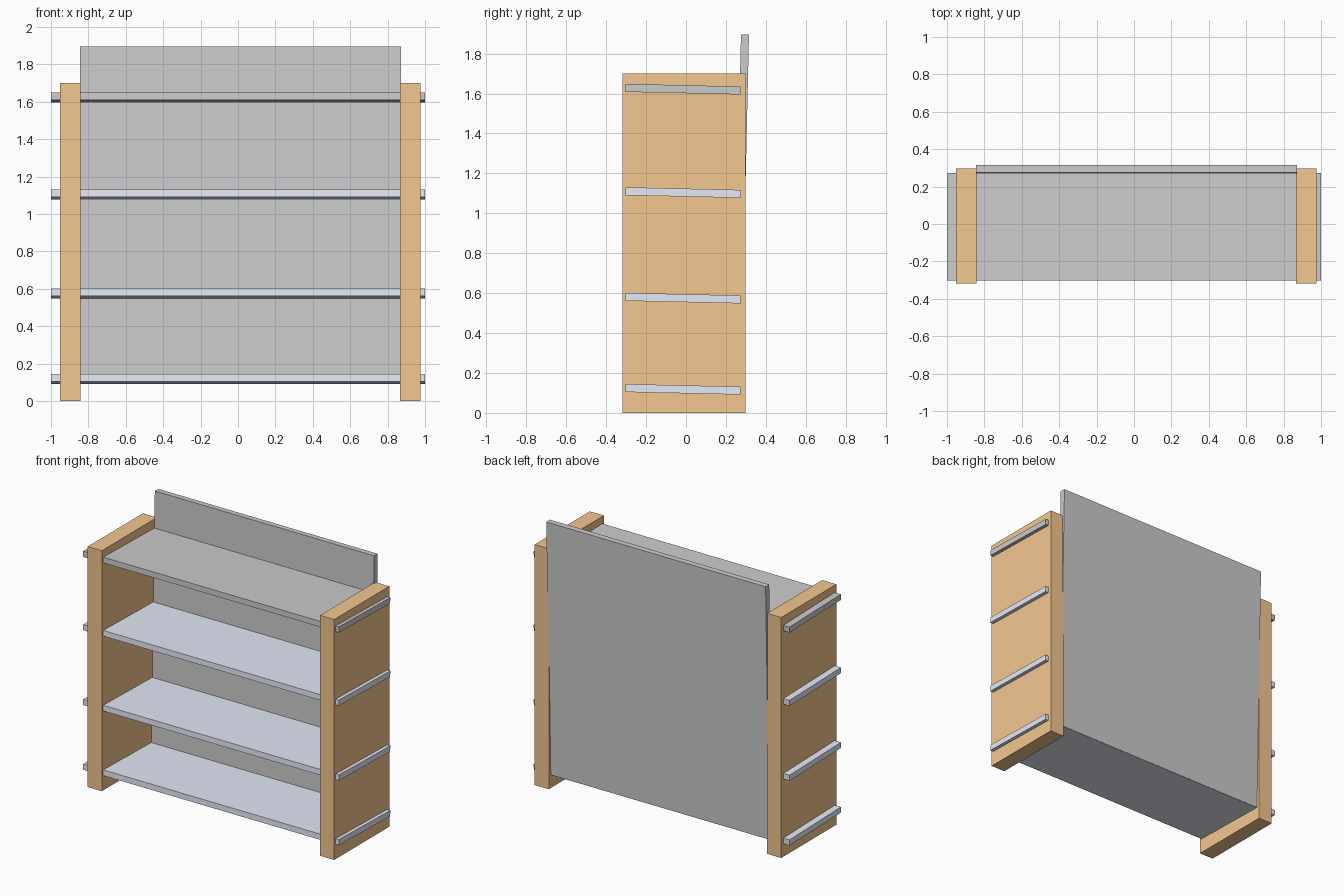
import bpy
from math import radians
from mathutils import Vector, Matrix

if "Cube" in bpy.data.objects:
    bpy.data.objects.remove(bpy.data.objects["Cube"])

TILT = Matrix.Rotation(radians(-1.3), 4, 'X')  # shelves lean back slightly


def material(name, rgb):
    m = bpy.data.materials.new(name)
    m.diffuse_color = (*rgb, 1)
    m.use_nodes = True
    m.node_tree.nodes["Principled BSDF"].inputs["Base Color"].default_value = m.diffuse_color
    return m


def box(name, centre, size, mat=None, tilted=False):
    bpy.ops.mesh.primitive_cube_add(size=1)
    ob = bpy.context.object
    ob.name = ob.data.name = name
    ob.data.transform(Matrix.Diagonal((*size, 1)))
    if tilted:
        ob.data.transform(TILT)
    ob.location = Vector(centre)
    if mat:
        ob.data.materials.append(mat)
    return ob


wood = material("orange_wood", (0.9, 0.57, 0.28))
blue = material("pale_blue", (0.78, 0.82, 0.93))

# Upright side panels
for side, x in (("left", -0.8975), ("right", 0.92)):
    box(side + "_side_panel", (x, -0.0105, 0.85), (0.11, 0.615, 1.7), wood)

# Tilted shelves running through the sides; the top one is plain grey
for i, z in enumerate((0.118, 0.575, 1.104)):
    box(f"shelf_{i + 1}", (0, -0.015, z), (2, 0.575, 0.04), blue, True)
box("top_shelf", (0, -0.015, 1.622), (2, 0.575, 0.04), None, True)

# Back board, square to the shelves
box("back_board", (0.014, 0.275, 0.994), (1.715, 0.04, 1.803), None, True)
